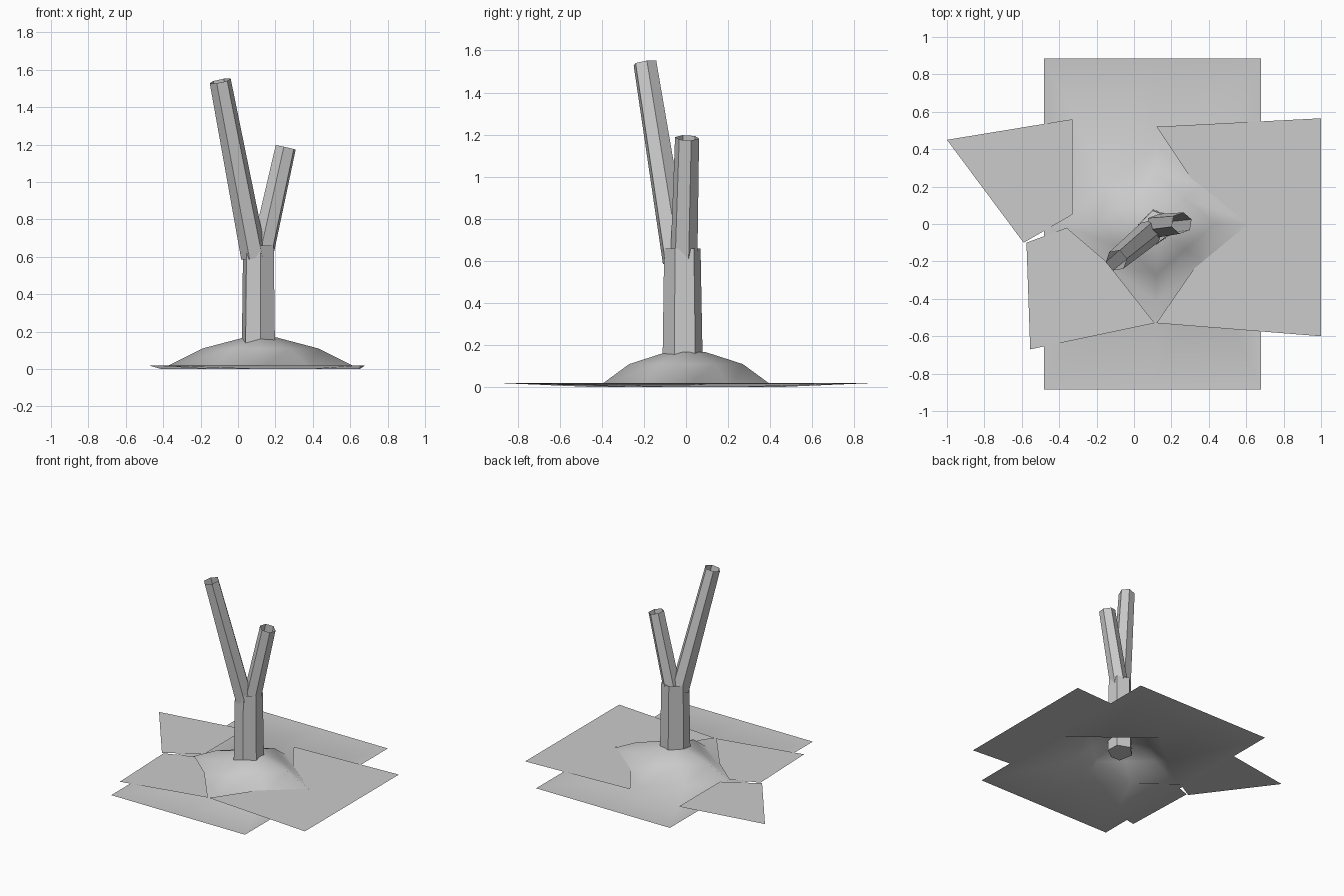
import bpy
import math
from mathutils import Vector

cube = bpy.data.objects.get("Cube")
if cube:
    bpy.data.objects.remove(cube, do_unlink=True)

grey = bpy.data.materials.new("plain_grey")
grey.use_nodes = True
grey.diffuse_color = (0.6, 0.6, 0.6, 1)
grey.node_tree.nodes["Principled BSDF"].inputs["Base Color"].default_value = (0.6, 0.6, 0.6, 1)


def make(name, verts, faces, smooth=False):
    mesh = bpy.data.meshes.new(name)
    mesh.from_pydata(verts, [], faces)
    mesh.materials.append(grey)
    for poly in mesh.polygons:
        poly.use_smooth = smooth
    mesh.update()
    obj = bpy.data.objects.new(name, mesh)
    bpy.context.collection.objects.link(obj)
    return obj


def bridge(rings):
    """Quads joining consecutive rings of equal size."""
    n = len(rings[0])
    return [(r * n + i, r * n + (i + 1) % n, (r + 1) * n + (i + 1) % n, (r + 1) * n + i)
            for r in range(len(rings) - 1) for i in range(n)]


# Ground sheet: rectangle rising to a four-sided mound
CENTRE_X = 0.12
CORNERS = [(1, 0), (.5, .5), (0, 1), (-.5, .5), (-1, 0), (-.5, -.5), (0, -1), (.5, -.5)]


def diamond(rx, ry, z):
    return [(CENTRE_X + rx * x, ry * y, z) for x, y in CORNERS]


def sign(v):
    return (v > 0) - (v < 0)


outer = [(0.1 + 0.58 * sign(x), 0.885 * sign(y), 0.02) for x, y in CORNERS]
rings = [outer, diamond(0.53, 0.42, 0), diamond(0.31, 0.27, 0.11), diamond(0.09, 0.09, 0.168)]
verts = [v for ring in rings for v in ring]
faces = bridge(rings) + [tuple(range(24, 32))]
make("mound_sheet", verts, faces, smooth=True)

# Flat sheets lying around the mound
sheets = {
    "left_sheet": [(.12, .52), (.3, .25), (.61, 0), (.32, -.24), (.12, -.53), (1, -.6), (1, .565)],
    "front_right_sheet": [(.11, -.53), (-.15, -.2), (-.36, -.02), (-.575, -.1), (-.555, -.67)],
    "back_right_sheet": [(-1, .45), (-.59, -.1), (-.33, .05), (-.33, .56)],
}
for name, outline in sheets.items():
    points = [(x, y, 0.023) for x, y in outline]
    make(name, points, [tuple(reversed(range(len(points))))])

# Trunk: irregular six-sided post, closed underneath
profile = [(.04, -.112), (.12, -.112), (.198, -.055), (.195, .045), (.1, .08), (.02, 0)]
low = [(x, y, 0.08) for x, y in profile]
high = [(0.11 + (x - 0.11) * 0.92, -0.03 + (y + 0.03) * 0.9, 0.66) for x, y in profile]
make("trunk", low + high, bridge([low, high]) + [tuple(reversed(range(6)))])


# Branches: open six-sided tubes
def branch(name, start, end, r0, r1, turn):
    start, end = Vector(start), Vector(end)
    spin = Vector((0, 0, 1)).rotation_difference(end - start)
    rings = []
    for base, r in ((start, r0), (end, r1)):
        angles = [turn + i * math.tau / 6 for i in range(6)]
        rings.append([base + spin @ Vector((r * math.cos(a), r * math.sin(a), 0)) for a in angles])
    make(name, rings[0] + rings[1], bridge(rings))


branch("tall_branch", (.085, -.045, .6), (-.095, -.195, 1.54), .07, .058, math.radians(10))
branch("short_branch", (.125, -.01, .6), (.255, .005, 1.185), .065, .058, math.radians(20))
